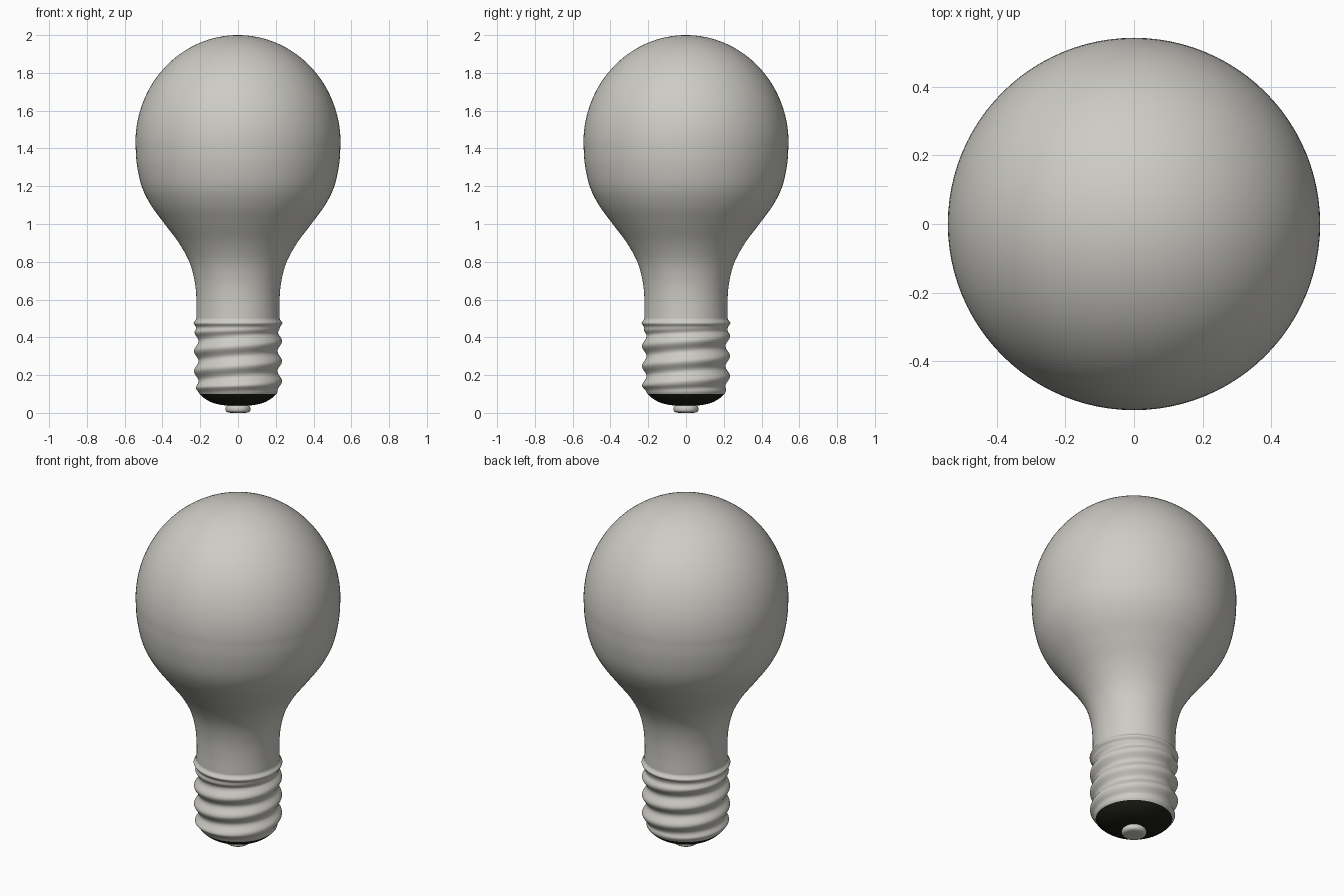
import bpy, bmesh, math
from mathutils import Vector

if "Cube" in bpy.data.objects:
    bpy.data.objects.remove(bpy.data.objects["Cube"])

SEG = 96


def material(name, rgb):
    m = bpy.data.materials.new(name)
    m.diffuse_color = (*rgb, 1)
    m.use_nodes = True
    m.node_tree.nodes["Principled BSDF"].inputs["Base Color"].default_value = m.diffuse_color
    return m


grey = material("warm_grey", (0.61, 0.60, 0.56))
black = material("black_insulator", (0.012, 0.013, 0.008))


def smooth_path(pts, steps=6):
    """Catmull-Rom curve through (radius, z) points."""
    p = [Vector(q) for q in pts]
    p = [2 * p[0] - p[1]] + p + [2 * p[-1] - p[-2]]
    out = []
    for i in range(1, len(p) - 2):
        a, b, c, d = p[i - 1:i + 3]
        for k in range(steps):
            t = k / steps
            out.append(0.5 * (2 * b + (c - a) * t + (2 * a - 5 * b + 4 * c - d) * t * t
                              + (3 * b - a - 3 * c + d) * t ** 3))
    return [(max(v.x, 0), v.y) for v in out] + [tuple(pts[-1])]


def lathe(name, profile, mat, offset=lambda z, a: 0):
    """Revolve a profile; offset adds an angle-dependent radius."""
    bm = bmesh.new()
    rings = []
    for r, z in profile:
        ring = []
        for s in range(SEG):
            a = 2 * math.pi * s / SEG
            q = r + offset(z, a)
            ring.append(bm.verts.new((q * math.cos(a), q * math.sin(a), z)))
        rings.append(ring)
    for lo, hi in zip(rings, rings[1:]):
        for s in range(SEG):
            t = (s + 1) % SEG
            bm.faces.new((lo[s], lo[t], hi[t], hi[s]))
    bmesh.ops.remove_doubles(bm, verts=bm.verts, dist=1e-5)
    bmesh.ops.recalc_face_normals(bm, faces=bm.faces)
    for f in bm.faces:
        f.smooth = True
    me = bpy.data.meshes.new(name)
    bm.to_mesh(me)
    bm.free()
    me.materials.append(mat)
    ob = bpy.data.objects.new(name, me)
    bpy.context.collection.objects.link(ob)
    return ob


# Glass: curved neck and shoulder, then a rounded dome
neck = smooth_path([(0.22, 0.49), (0.22, 0.6), (0.23, 0.7), (0.258, 0.8), (0.313, 0.9),
                    (0.388, 1.0), (0.461, 1.1), (0.51, 1.2), (0.536, 1.32), (0.543, 1.43)])
dome = [(0.543 * math.cos(t), 1.43 + 0.57 * math.sin(t))
        for t in (math.pi / 2 * k / 32 for k in range(1, 33))]
lathe("glass_bulb", neck + dome, grey)

# Screw base: right-handed thread fading out at both ends, with a collar on top
PITCH = 0.106


def ramp(x):
    x = min(max(x, 0), 1)
    return x * x * (3 - 2 * x)


def thread(z, a):
    fade = ramp((z - 0.105) / 0.04) * ramp((0.455 - z) / 0.04)
    wave = math.cos(2 * math.pi * (z - 0.38) / PITCH - a)
    collar = 0.014 * math.exp(-((z - 0.475) / 0.014) ** 2)
    return 0.012 * fade * wave + collar


body = []
for k in range(121):
    z = 0.1 + 0.4 * k / 120
    body.append((0.203 + 0.018 * math.sqrt(ramp((z - 0.1) / 0.05)), z))
lathe("screw_base", body, grey, thread)

# Black insulator below the thread
lathe("insulator", smooth_path([(0, 0.038), (0.07, 0.04), (0.13, 0.052), (0.175, 0.075),
                                (0.203, 0.101)]), black)

# Small rounded contact at the very bottom
lathe("contact", smooth_path([(0, 0), (0.045, 0.001), (0.062, 0.008), (0.066, 0.02),
                              (0.062, 0.033), (0.045, 0.042), (0, 0.043)]), grey)
